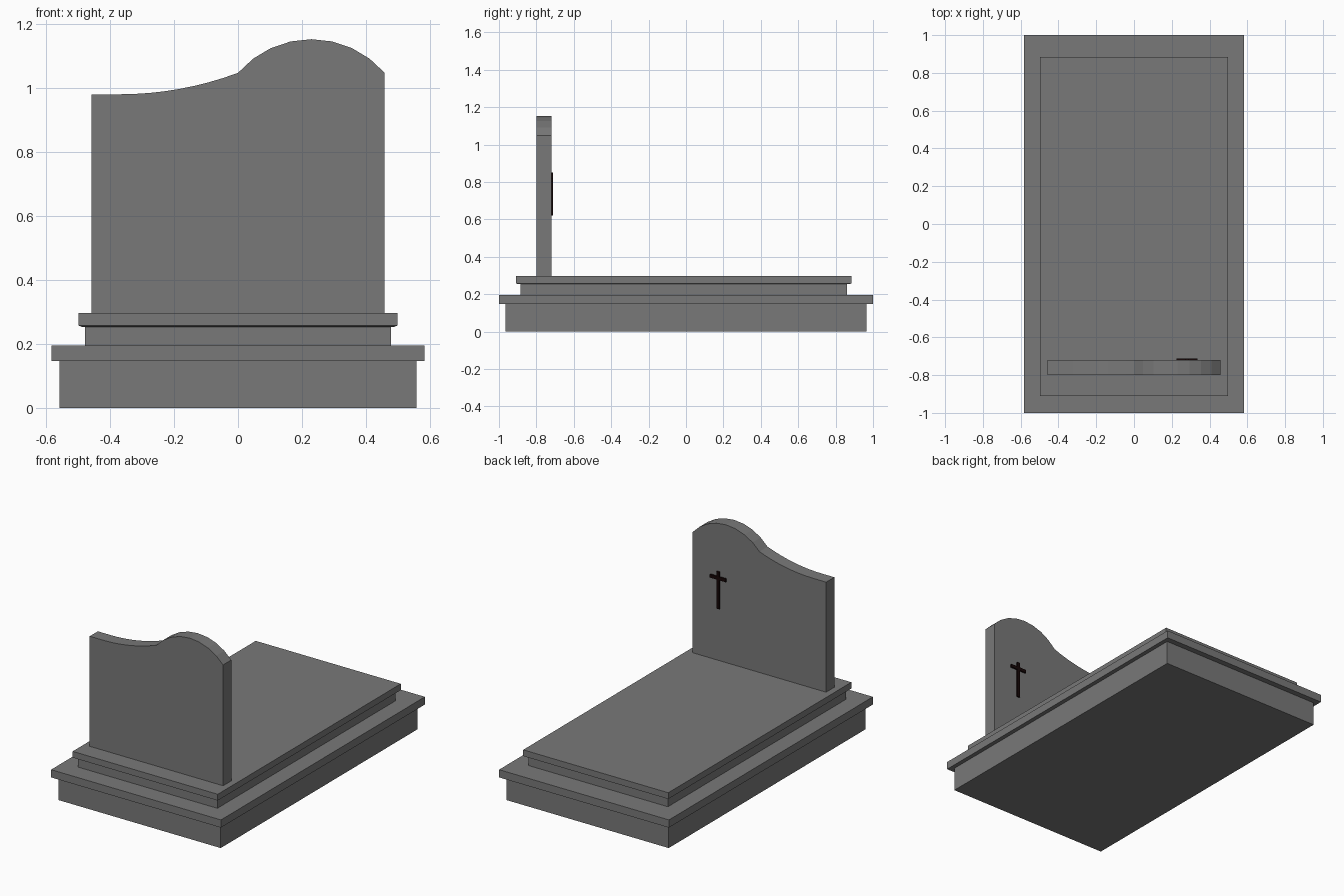
import bpy, bmesh, math

if "Cube" in bpy.data.objects:
    bpy.data.objects.remove(bpy.data.objects["Cube"])

def material(name, rgb):
    m = bpy.data.materials.new(name)
    m.diffuse_color = (*rgb, 1)
    m.use_nodes = True
    m.node_tree.nodes["Principled BSDF"].inputs["Base Color"].default_value = m.diffuse_color
    return m

GRANITE = material("grey granite", (0.19, 0.19, 0.19))
DARK = material("dark bronze", (0.008, 0.002, 0.002))

def finish(bm, name, mat):
    bmesh.ops.recalc_face_normals(bm, faces=bm.faces)
    me = bpy.data.meshes.new(name)
    bm.to_mesh(me)
    bm.free()
    me.materials.append(mat)
    ob = bpy.data.objects.new(name, me)
    bpy.context.collection.objects.link(ob)
    return ob

def slab(name, hx, y0, y1, z0, z1, inset=0.0, lip=0.0):
    """Rectangular slab, optionally with a chamfered lower edge."""
    levels = [(z0, inset), (z0 + lip, 0), (z1, 0)] if lip else [(z0, 0), (z1, 0)]
    bm = bmesh.new()
    rings = [[bm.verts.new(p) for p in ((-hx + i, y0 + i, z), (hx - i, y0 + i, z),
                                       (hx - i, y1 - i, z), (-hx + i, y1 - i, z))]
             for z, i in levels]
    bm.faces.new(rings[0])
    bm.faces.new(rings[-1])
    for a, b in zip(rings, rings[1:]):
        for k in range(4):
            bm.faces.new((a[k], a[(k + 1) % 4], b[(k + 1) % 4], b[k]))
    return finish(bm, name, GRANITE)

def extrude_outline(name, pts, y0, y1, mat):
    """Extrude an x/z outline along y."""
    bm = bmesh.new()
    f = bm.faces.new([bm.verts.new((x, y0, z)) for x, z in pts])
    r = bmesh.ops.extrude_face_region(bm, geom=[f], use_keep_orig=True)
    for v in r["geom"]:
        if isinstance(v, bmesh.types.BMVert):
            v.co.y = y1
    return finish(bm, name, mat)

# stepped grave base
slab("base_plinth", 0.557, -0.965, 0.965, 0.0, 0.147)
slab("base_ledge", 0.583, -1.0, 1.0, 0.147, 0.195)
slab("upper_plinth", 0.478, -0.885, 0.86, 0.195, 0.255)
slab("cover_slab", 0.498, -0.91, 0.885, 0.253, 0.297, 0.013, 0.005)

# headstone: hollow sweep on the left, round crest on the right
W, SHOULDER, LOW, PEAK = 0.458, 1.047, 0.98, 1.152
outline = [(-W, 0.297), (W, 0.297)]
half, rise = W / 2, PEAK - SHOULDER
R = (half ** 2 + rise ** 2) / (2 * rise)
span = math.asin(half / R)
for i in range(9):
    a = span * (1 - i / 4)
    outline.append((half + R * math.sin(a), PEAK - R + R * math.cos(a)))
start = 0.37
R2 = (start ** 2 + (SHOULDER - LOW) ** 2) / (2 * (SHOULDER - LOW))
for i in range(1, 9):
    x = -start * i / 8
    outline.append((x, LOW + R2 - math.sqrt(R2 ** 2 - (x + start) ** 2)))
outline.append((-W, LOW))
extrude_outline("headstone", outline, -0.80, -0.72, GRANITE)

# cross mounted on the inner face
cx, t, arm = 0.28, 0.01, 0.055
right = [(t, 0.62), (t, 0.80), (arm, 0.80), (arm, 0.82), (t, 0.82), (t, 0.85)]
pts = [(cx + x, z) for x, z in right] + [(cx - x, z) for x, z in reversed(right)]
extrude_outline("cross", pts, -0.721, -0.711, DARK)
